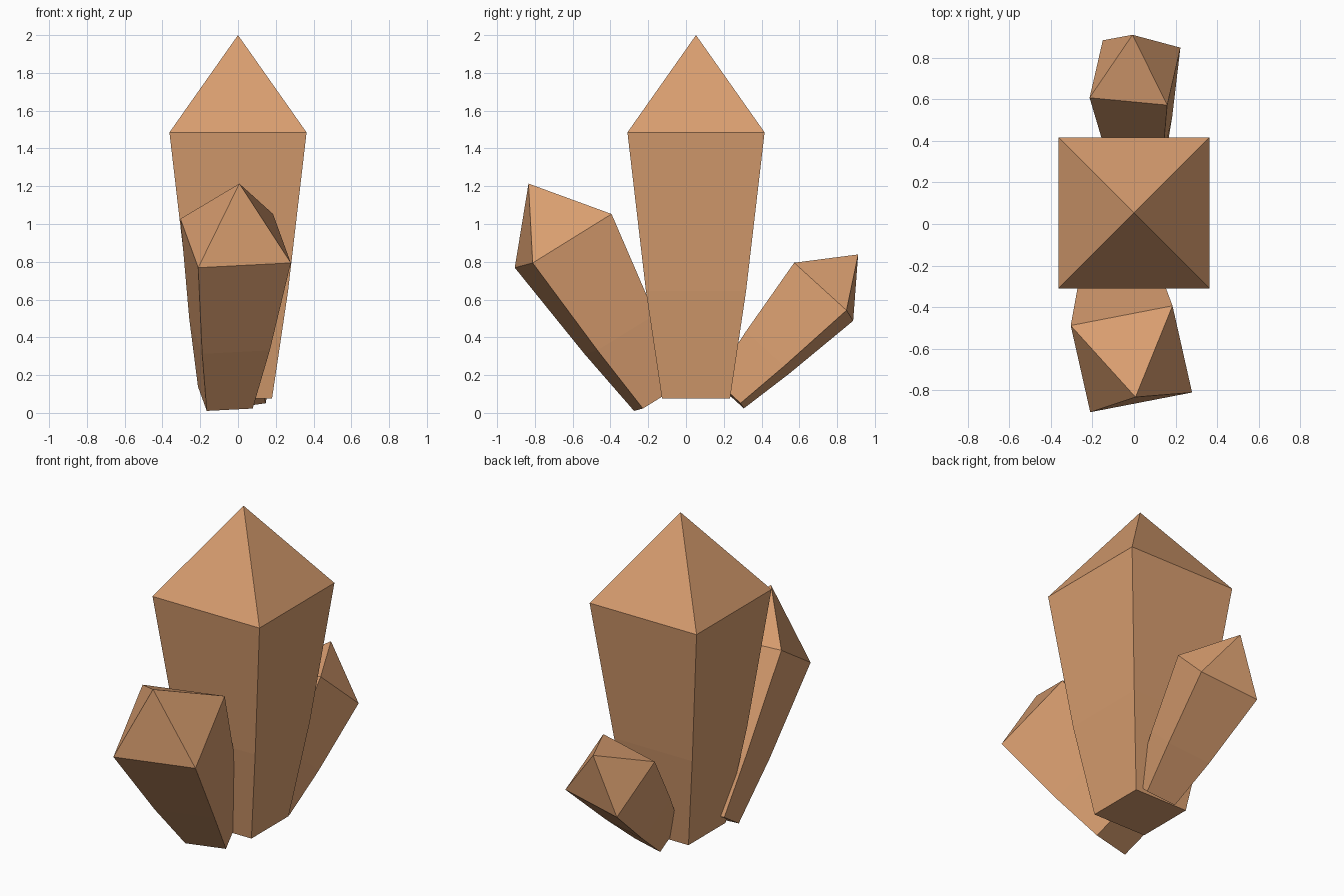
import bpy
import bmesh
from mathutils import Matrix, Vector

cube = bpy.data.objects.get("Cube")
if cube:
    bpy.data.objects.remove(cube, do_unlink=True)

# Single stone colour
COLOUR = (0.69, 0.34, 0.16, 1.0)
stone = bpy.data.materials.new("orange_brown_crystal")
stone.use_nodes = True
stone.diffuse_color = COLOUR
stone.node_tree.nodes["Principled BSDF"].inputs["Base Color"].default_value = COLOUR

# Square crystal profile: (half width, height), then the tip
RINGS = [(0.18, 0.0), (0.265, 0.57), (0.363, 1.41)]
TIP = 1.925
CORNERS = [(-1, -1), (1, -1), (1, 1), (-1, 1)]


def crystal(name, base, axis, side, scale):
    """Flat-sided crystal standing on base, pointing along axis, one edge along side."""
    bm = bmesh.new()
    rings = [[bm.verts.new((x * half, y * half, z)) for x, y in CORNERS]
             for half, z in RINGS]
    tip = bm.verts.new((0, 0, TIP))
    bm.faces.new(reversed(rings[0]))
    for i in range(4):
        j = (i + 1) % 4
        for low, high in zip(rings, rings[1:]):
            bm.faces.new((low[i], low[j], high[j], high[i]))
        bm.faces.new((rings[-1][i], rings[-1][j], tip))

    # Orient the crystal and bake the placement into the mesh
    z = Vector(axis).normalized()
    y = z.cross(Vector(side)).normalized()
    x = y.cross(z)
    turn = Matrix((x, y, z)).transposed().to_4x4()
    bm.transform(Matrix.Translation(base) @ turn @ Matrix.Scale(scale, 4))

    mesh = bpy.data.meshes.new(name)
    bm.to_mesh(mesh)
    bm.free()
    mesh.materials.append(stone)
    obj = bpy.data.objects.new(name, mesh)
    bpy.context.collection.objects.link(obj)
    return obj


# Tall upright crystal with two smaller ones leaning out front and back
crystal("main_crystal", (0, 0.053, 0.075), (0, 0, 1), (1, 0, 0), 1.0)
crystal("front_crystal", (-0.067, -0.148, 0.081),
        (0.056, -0.517, 0.854), (0.49, 0.095, 0.025), 0.689)
crystal("back_crystal", (0.038, 0.229, 0.10),
        (-0.045, 0.678, 0.734), (0.37, -0.035, 0.055), 0.523)
